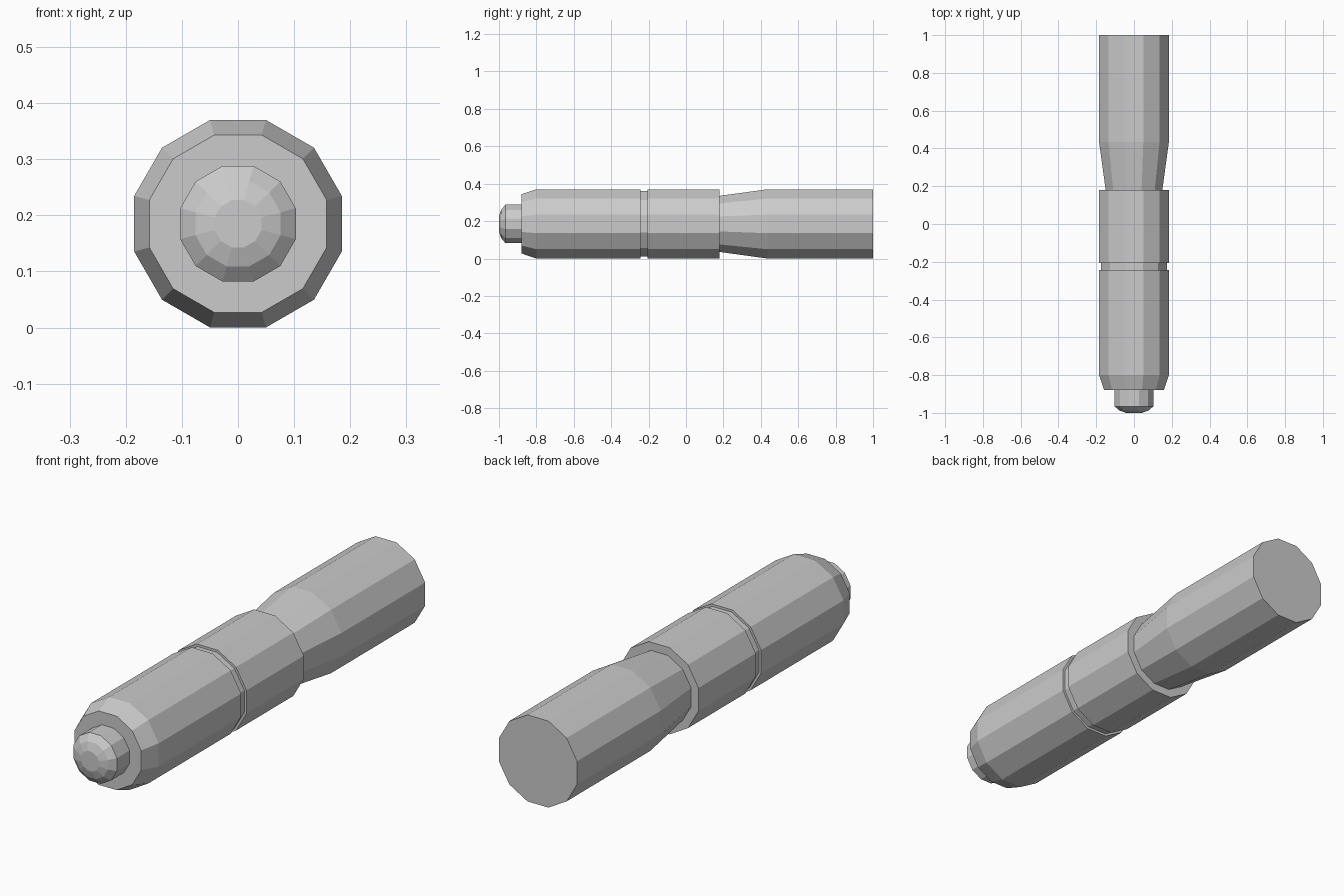
import bpy, bmesh
from math import pi, cos, sin

cube = bpy.data.objects.get("Cube")
if cube:
    bpy.data.objects.remove(cube, do_unlink=True)

SIDES = 12
AXIS_Z = 0.185

grey = bpy.data.materials.new("plain grey")
grey.use_nodes = True
GREY = (0.6, 0.6, 0.6, 1)
grey.diffuse_color = GREY
grey.node_tree.nodes["Principled BSDF"].inputs["Base Color"].default_value = GREY


def lathe(name, profile, cap_front=True, cap_back=True):
    """Flat-sided turned part along y; profile holds (y, distance to flat)."""
    bm = bmesh.new()
    rings = []
    for y, flat in profile:
        r = flat / cos(pi / SIDES)
        angles = [(i + 0.5) * 2 * pi / SIDES for i in range(SIDES)]
        rings.append([bm.verts.new((r * cos(a), y, AXIS_Z + r * sin(a))) for a in angles])
    for a, b in zip(rings, rings[1:]):
        for i in range(SIDES):
            j = (i + 1) % SIDES
            bm.faces.new((a[i], a[j], b[j], b[i]))
    if cap_front:
        bm.faces.new(rings[0])
    if cap_back:
        bm.faces.new(rings[-1][::-1])
    bmesh.ops.recalc_face_normals(bm, faces=bm.faces)
    mesh = bpy.data.meshes.new(name)
    bm.to_mesh(mesh)
    bm.free()
    mesh.materials.append(grey)
    obj = bpy.data.objects.new(name, mesh)
    bpy.context.collection.objects.link(obj)
    return obj


# Rounded button on the front end
lathe("tip_button", [(-1, 0.042), (-0.988, 0.076), (-0.965, 0.103), (-0.88, 0.103)],
      cap_back=False)

# Main barrel with chamfered nose and a shallow groove
lathe("barrel", [(-0.88, 0.158), (-0.8, 0.185), (-0.243, 0.185), (-0.243, 0.175),
                 (-0.207, 0.175), (-0.207, 0.185), (0.18, 0.185)])

# Rear handle, flaring from a narrow neck
lathe("rear_handle", [(0.18, 0.15), (0.435, 0.185), (1, 0.185)], cap_front=False)
